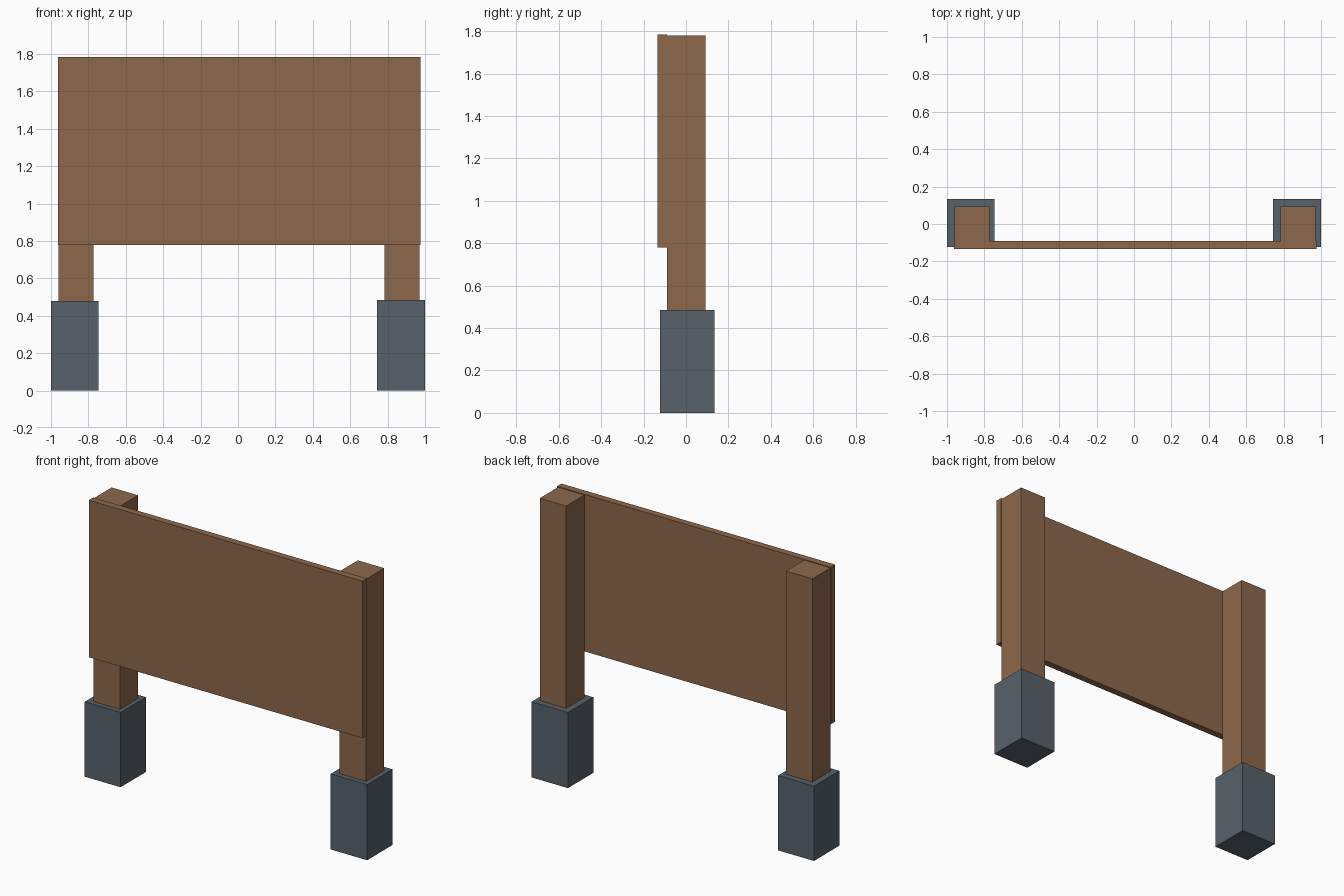
import bpy

if "Cube" in bpy.data.objects:
    bpy.data.objects.remove(bpy.data.objects["Cube"])


def material(name, rgb):
    mat = bpy.data.materials.new(name)
    mat.diffuse_color = (*rgb, 1.0)
    mat.use_nodes = True
    mat.node_tree.nodes["Principled BSDF"].inputs["Base Color"].default_value = mat.diffuse_color
    return mat


def box(name, x, y, z, mat):
    """Axis-aligned box from (min, max) ranges."""
    ranges = (x, y, z)
    bpy.ops.mesh.primitive_cube_add(size=1, location=[(a + b) / 2 for a, b in ranges])
    obj = bpy.context.object
    obj.name = name
    obj.scale = [b - a for a, b in ranges]
    bpy.ops.object.transform_apply(location=False, rotation=False, scale=True)
    obj.data.materials.append(mat)
    return obj


wood = material("wood", (0.27, 0.14, 0.07))
stone = material("stone", (0.095, 0.12, 0.145))

# Footings with a post standing in each (the right side sits slightly higher)
for side, base_x, post_x, base_top in (
    ("left", (-1.0, -0.746), (-0.96, -0.773), 0.479),
    ("right", (0.742, 1.0), (0.783, 0.97), 0.484),
):
    box(side + "_footing", base_x, (-0.122, 0.134), (0.0, base_top), stone)
    box(side + "_post", post_x, (-0.09, 0.093), (0.44, 1.779), wood)

# Sign board: main panel with a lower plank butted beneath it
board_x, board_y = (-0.962, 0.975), (-0.134, -0.09)
box("upper_board", board_x, board_y, (0.979, 1.784), wood)
box("lower_board", board_x, board_y, (0.779, 0.979), wood)
